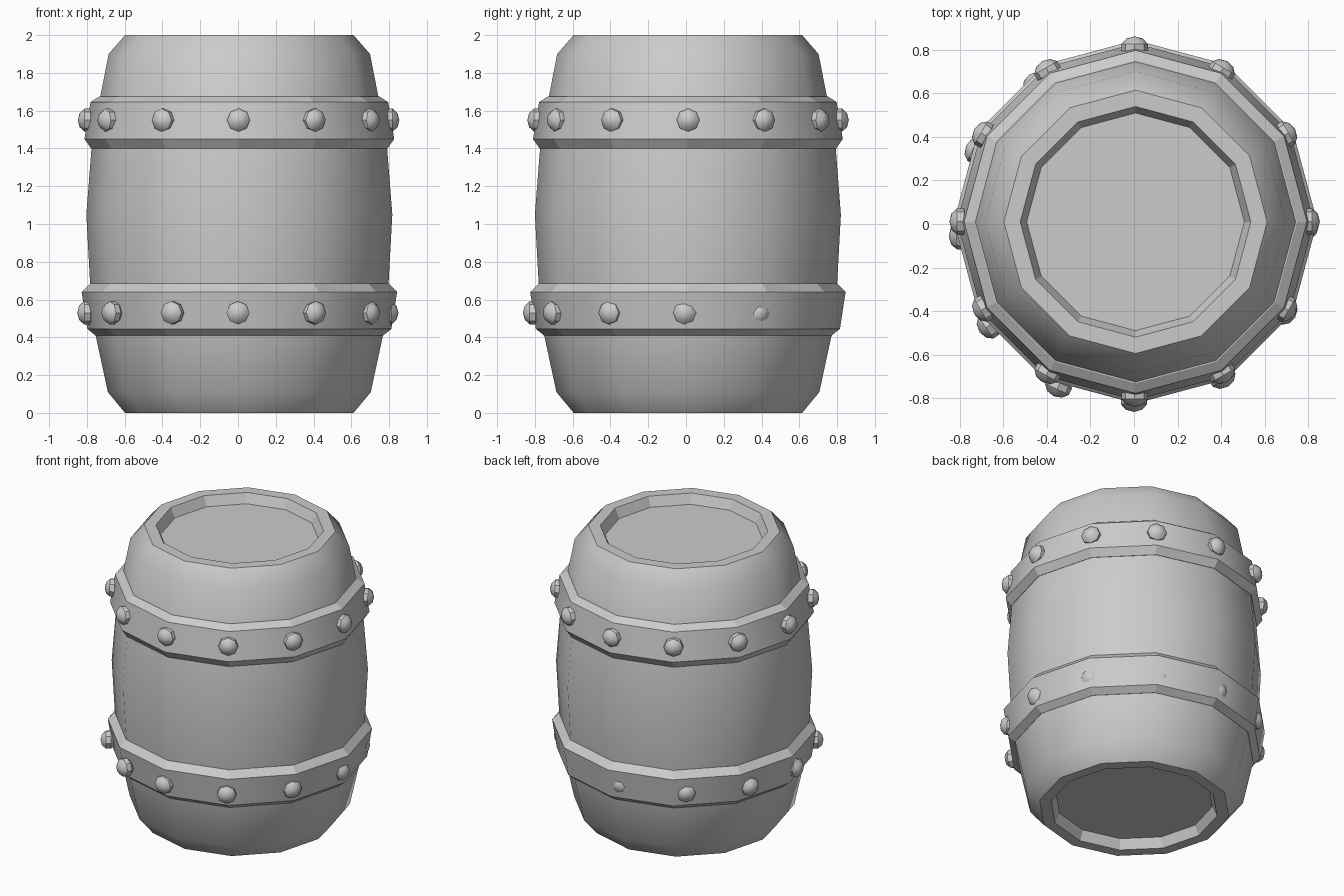
import bpy, bmesh
from math import radians, cos, sin
from mathutils import Matrix, Vector

if "Cube" in bpy.data.objects:
    bpy.data.objects.remove(bpy.data.objects["Cube"])

SIDES = 12
AXIS = Vector((0.007, 0.01, 0))

grey = bpy.data.materials.new("plain grey")
grey.use_nodes = True
grey.diffuse_color = (0.6, 0.6, 0.6, 1)
grey.node_tree.nodes["Principled BSDF"].inputs["Base Color"].default_value = (0.6, 0.6, 0.6, 1)


def finish(bm, name, flat=None):
    """Turn a bmesh into a smooth object; faces passing the flat rule stay faceted."""
    bmesh.ops.recalc_face_normals(bm, faces=bm.faces)
    mesh = bpy.data.meshes.new(name)
    bm.to_mesh(mesh)
    bm.free()
    mesh.materials.append(grey)
    obj = bpy.data.objects.new(name, mesh)
    bpy.context.collection.objects.link(obj)
    bpy.ops.object.select_all(action="DESELECT")
    obj.select_set(True)
    bpy.context.view_layer.objects.active = obj
    bpy.ops.object.shade_smooth_by_angle(angle=radians(35))
    if flat:
        for face in mesh.polygons:
            if flat(face):
                face.use_smooth = False
    return obj


def lathe(name, profile, closed=False, flat=None):
    """Spin a (radius, height) profile into a twelve-sided shell."""
    bm = bmesh.new()
    rings = []
    for r, z in profile:
        rings.append([bm.verts.new(AXIS + Vector((r * cos(a), r * sin(a), z)))
                      for a in (radians(360 * i / SIDES) for i in range(SIDES))])
    pairs = list(zip(rings, rings[1:]))
    if closed:
        pairs.append((rings[-1], rings[0]))
    else:
        bm.faces.new(rings[0])
        bm.faces.new(rings[-1])
    for low, high in pairs:
        for i in range(SIDES):
            j = (i + 1) % SIDES
            bm.faces.new((low[i], low[j], high[j], high[i]))
    return finish(bm, name, flat)


def rivets(name, z, placements, centre):
    """Low-poly domes facing outwards, given as (angle, radius)."""
    bm = bmesh.new()
    for angle, r in placements:
        place = (Matrix.Translation(centre + Vector((0, 0, z)))
                 @ Matrix.Rotation(radians(angle), 4, "Z")
                 @ Matrix.Translation((r, 0, 0))
                 @ Matrix.Rotation(radians(90), 4, "Y")
                 @ Matrix.Diagonal((1, 1, 0.8, 1)))
        bmesh.ops.create_uvsphere(bm, u_segments=8, v_segments=5, radius=0.064, matrix=place)
    obj = finish(bm, name)
    obj.data.shade_smooth()
    return obj


# Bulging body with a recessed lid at both ends
lathe("barrel_body", [
    (0.5, 0.065), (0.53, 0), (0.605, 0), (0.696, 0.11), (0.78, 0.5), (0.81, 1.05),
    (0.778, 1.46), (0.692, 1.9), (0.605, 2), (0.53, 2), (0.5, 1.935)],
    flat=lambda f: f.center.xy.length < 0.56)

# Chamfered hoops, tapering with the body
chamfer = lambda f: abs(f.normal.z) > 0.4
lathe("upper_hoop", [(0.7, 1.40), (0.785, 1.40), (0.82, 1.45), (0.788, 1.645),
                     (0.742, 1.675), (0.7, 1.675)], True, chamfer)
lathe("lower_hoop", [(0.72, 0.41), (0.762, 0.41), (0.805, 0.445), (0.835, 0.64),
                     (0.79, 0.685), (0.72, 0.685)], True, chamfer)

# Rivets: an even upper ring, and a lower ring that sinks in towards the back
rivets("upper_rivets", 1.55, [(30 * i, 0.80) for i in range(SIDES)], Vector((0.003, 0.011, 0)))
rivets("lower_rivets", 0.53, [
    (-0.5, 0.798), (29.5, 0.785), (62, 0.772), (93, 0.777), (125, 0.787), (155, 0.80),
    (184, 0.802), (215, 0.815), (245, 0.822), (270, 0.812), (300, 0.812), (330, 0.805)],
    Vector((0, 0, 0)))
